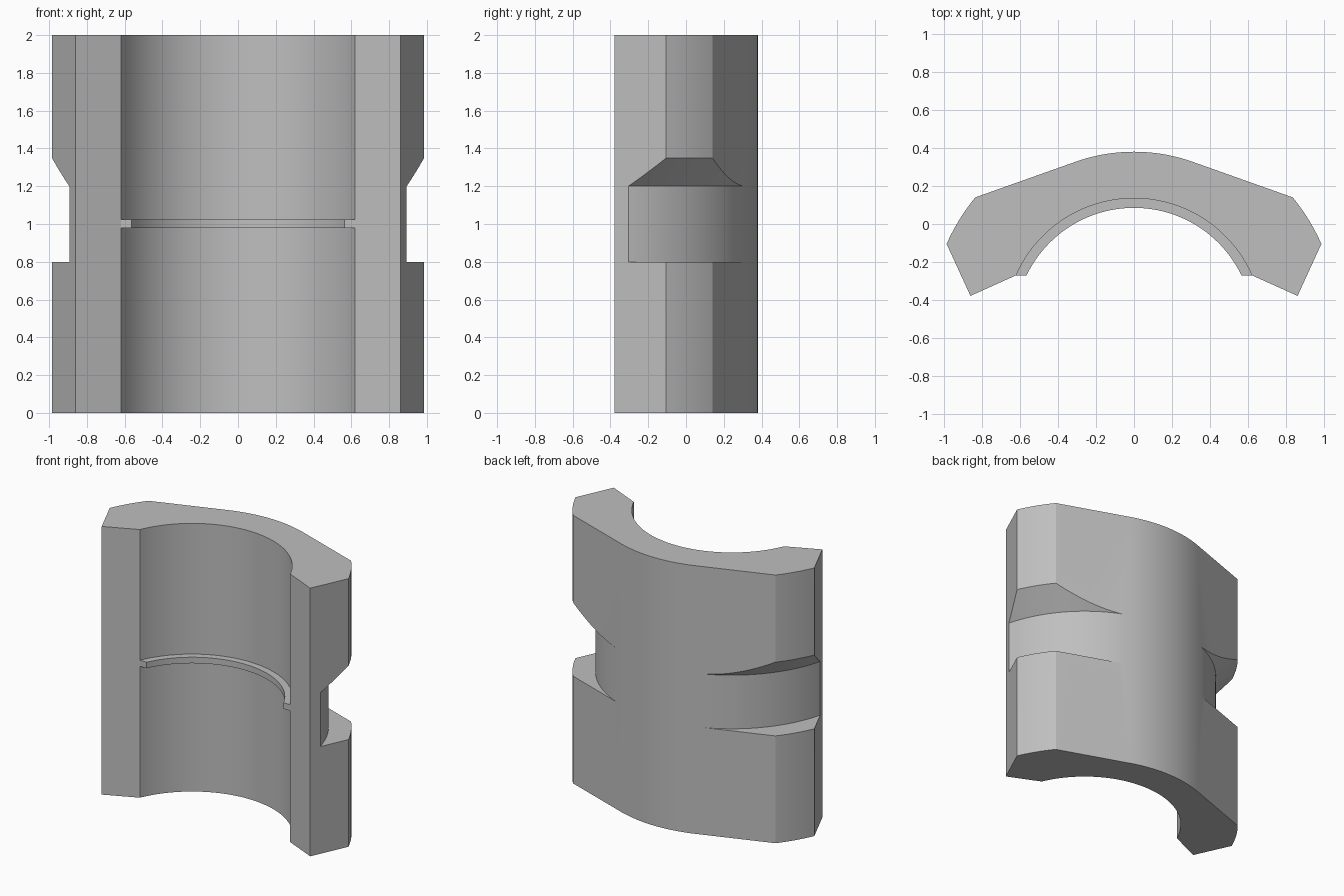
import bpy, bmesh
from math import sin, cos, radians, degrees, asin, acos, atan2
from mathutils import Vector

cube = bpy.data.objects.get("Cube")
if cube:
    bpy.data.objects.remove(cube)

AXIS_Y = -0.542          # common axis of every arc
BORE, RIB, SHELL, FLANGE, GROOVE = 0.677, 0.627, 0.922, 1.078, 0.924
END_Y = -0.27            # where the bore opens

grey = bpy.data.materials.new("plain_grey")
grey.use_nodes = True
grey.diffuse_color = (0.52, 0.52, 0.52, 1)
grey.node_tree.nodes["Principled BSDF"].inputs["Base Color"].default_value = grey.diffuse_color


def arc(radius, start, end, steps):
    """Points on an arc about the axis; angles in degrees from +y towards +x."""
    angles = [radians(start + (end - start) * i / steps) for i in range(steps + 1)]
    return [(radius * sin(a), AXIS_Y + radius * cos(a)) for a in angles]


def opening(radius):
    """Angle at which an arc reaches the bore opening."""
    return degrees(acos((END_Y - AXIS_Y) / radius))


def finish(name, bm):
    bmesh.ops.recalc_face_normals(bm, faces=bm.faces)
    mesh = bpy.data.meshes.new(name)
    bm.to_mesh(mesh)
    bm.free()
    mesh.materials.append(grey)
    obj = bpy.data.objects.new(name, mesh)
    bpy.context.collection.objects.link(obj)
    return obj


def extrude_profile(name, points, bottom, top):
    bm = bmesh.new()
    face = bm.faces.new([bm.verts.new((x, y, bottom)) for x, y in points])
    grown = bmesh.ops.extrude_face_region(bm, geom=[face])["geom"]
    verts = [v for v in grown if isinstance(v, bmesh.types.BMVert)]
    bmesh.ops.translate(bm, verts=verts, vec=(0, 0, top - bottom))
    return finish(name, bm)


def groove_cutter(name, side):
    """Partial ring with a flat floor and a sloping roof."""
    section = [(GROOVE, 0.8), (1.25, 0.8), (1.25, 1.517), (GROOVE, 1.2)]
    bm = bmesh.new()
    a = radians(21)
    ring = [bm.verts.new((side * r * sin(a), AXIS_Y + r * cos(a), z)) for r, z in section]
    face = bm.faces.new(ring)
    bmesh.ops.spin(bm, geom=[face] + face.edges[:] + ring, cent=(0, AXIS_Y, 0),
                   axis=(0, 0, -side), angle=radians(68), steps=34)
    # close both ends of the ring
    bmesh.ops.holes_fill(bm, edges=[e for e in bm.edges if e.is_boundary])
    return finish(name, bm)


def smooth(obj):
    bpy.ops.object.select_all(action="DESELECT")
    obj.select_set(True)
    bpy.context.view_layer.objects.active = obj
    bpy.ops.object.shade_smooth_by_angle(angle=radians(20))


# Shell: rounded back, tangent flats, curved flanges, bore
corner = degrees(atan2(0.835, 0.682))
tangent = corner - degrees(acos(SHELL / FLANGE))
flange_end = degrees(atan2(0.985, 0.437))
right_flange = arc(FLANGE, corner, flange_end, 8) + [(0.86, -0.378)]
left_flange = [(-x, y) for x, y in reversed(right_flange)]
bore_end = opening(BORE)
profile = (left_flange + arc(SHELL, -tangent, tangent, 24) + right_flange
           + arc(BORE, bore_end, -bore_end, 64))
shell = extrude_profile("shell", profile, 0, 2)

# Side grooves
for side in (-1, 1):
    cutter = groove_cutter("groove_cutter", side)
    cutter.hide_render = True
    mod = shell.modifiers.new("groove", "BOOLEAN")
    mod.operation = "DIFFERENCE"
    mod.solver = "EXACT"
    mod.object = cutter
    bpy.ops.object.select_all(action="DESELECT")
    shell.select_set(True)
    bpy.context.view_layer.objects.active = shell
    bpy.ops.object.modifier_apply(modifier=mod.name)
    bpy.data.objects.remove(cutter)
smooth(shell)

# Thin rib around the bore, seated slightly into the shell
seat = BORE + 0.012
rib_profile = (arc(RIB, -opening(RIB), opening(RIB), 64)
               + arc(seat, opening(seat), -opening(seat), 64))
rib = extrude_profile("inner_rib", rib_profile, 0.98, 1.025)
smooth(rib)
